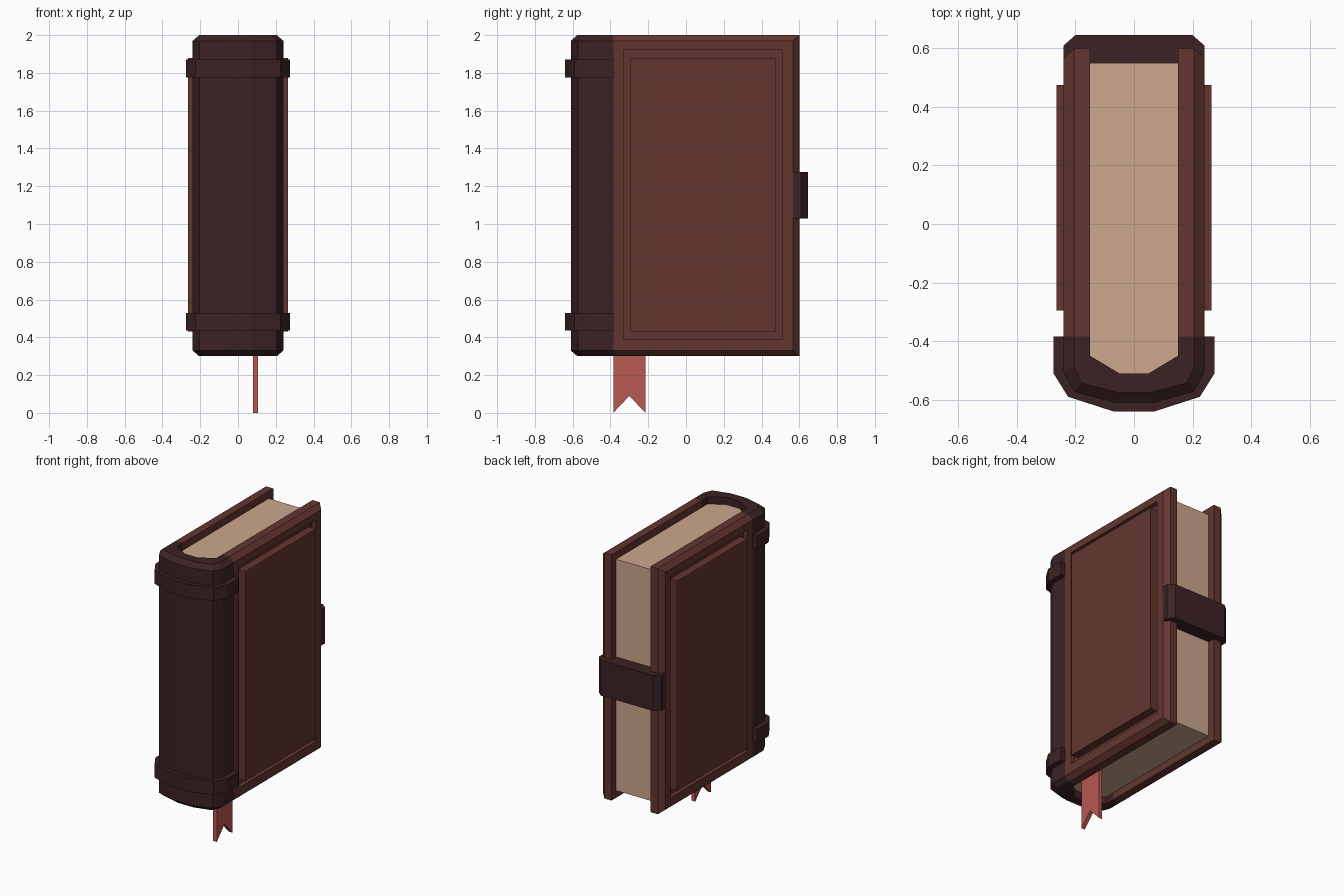
import bpy
import bmesh

cube = bpy.data.objects.get("Cube")
if cube:
    bpy.data.objects.remove(cube, do_unlink=True)


def material(name, rgb):
    """Flat material from an sRGB colour in 0-255."""
    col = [((c / 255 + 0.055) / 1.055) ** 2.4 for c in rgb] + [1]
    m = bpy.data.materials.new(name)
    m.diffuse_color = col
    m.use_nodes = True
    bsdf = m.node_tree.nodes["Principled BSDF"]
    bsdf.inputs["Base Color"].default_value = col
    bsdf.inputs["Roughness"].default_value = 0.8
    return m


LEATHER = material("brown leather", (99, 54, 47))
DARK = material("dark leather", (60, 34, 36))
PAPER = material("aged paper", (204, 167, 141))
RED = material("red ribbon", (184, 88, 82))


def loft(name, rings, mat):
    """Closed solid through rings of equal point count, capped at both ends."""
    bm = bmesh.new()
    loops = [[bm.verts.new(p) for p in ring] for ring in rings]
    n = len(loops[0])
    for a, b in zip(loops, loops[1:]):
        for i in range(n):
            j = (i + 1) % n
            bm.faces.new((a[i], a[j], b[j], b[i]))
    bm.faces.new(loops[0][::-1])
    bm.faces.new(loops[-1])
    bmesh.ops.recalc_face_normals(bm, faces=bm.faces[:])
    mesh = bpy.data.meshes.new(name)
    bm.to_mesh(mesh)
    bm.free()
    mesh.materials.append(mat)
    obj = bpy.data.objects.new(name, mesh)
    bpy.context.collection.objects.link(obj)
    return obj


def both(half):
    """Half profile on +x, continued with its mirror image."""
    return half + [(-x, y) for x, y in reversed(half)]


def channel(outer, inner):
    """U-shaped section between an outer and an inner half profile."""
    return both(outer) + both(inner)[::-1]


def at_z(profile, z):
    return [(x, y, z) for x, y in profile]


BOTTOM, TOP, BEVEL = 0.30, 2.0, 0.03
HINGE = -0.385

# Half profiles of the rounded book back
core = [(0.15, HINGE), (0.15, -0.45), (0.05, -0.51)]
spine_out = [(0.24, HINGE), (0.24, -0.505), (0.205, -0.572), (0.07, -0.61)]
spine_rim = [(0.205, HINGE), (0.205, -0.488), (0.18, -0.543), (0.06, -0.575)]
band_out = [(0.275, HINGE), (0.275, -0.51), (0.225, -0.59), (0.07, -0.64)]

# Page block
pages = both([(0.15, 0.55)] + core[1:])
loft("page_block", [at_z(pages, BOTTOM + 0.05), at_z(pages, TOP - 0.05)], PAPER)

# Spine with bevelled ends
rim, wall = channel(spine_rim, core), channel(spine_out, core)
loft("spine", [at_z(rim, BOTTOM), at_z(wall, BOTTOM + BEVEL),
               at_z(wall, TOP - BEVEL), at_z(rim, TOP)], DARK)

# Raised bands around the spine
band = channel(band_out, [(x * 0.97, y * 0.99 if y < HINGE else y) for x, y in spine_out])
for name, z in (("lower_band", 0.435), ("upper_band", 1.775)):
    loft(name, [at_z(band, z), at_z(band, z + 0.095)], DARK)

# Cover boards: bevelled edge, sunken groove, raised panel
steps = [
    (0.15, HINGE, 0.60, BOTTOM, TOP),
    (0.205, HINGE, 0.60, BOTTOM, TOP),
    (0.24, HINGE, 0.567, BOTTOM + BEVEL, TOP - BEVEL),
    (0.24, -0.33, 0.51, 0.39, 1.92),
    (0.21, -0.33, 0.51, 0.39, 1.92),
    (0.21, -0.295, 0.475, 0.43, 1.88),
    (0.265, -0.295, 0.475, 0.43, 1.88),
]
for name, s in (("left_cover", 1), ("right_cover", -1)):
    rings = [[(s * x, y0, z0), (s * x, y1, z0), (s * x, y1, z1), (s * x, y0, z1)]
             for x, y0, y1, z0, z1 in steps]
    loft(name, rings, LEATHER)

# Clasp strap across the open edge
clasp = both([(0.15, 0.545), (0.24, 0.563), (0.24, 0.61), (0.20, 0.645)])
loft("clasp_strap", [at_z(clasp, 1.03), at_z(clasp, 1.275)], DARK)

# Bookmark ribbon with a notched tail
tail = [(-0.385, 0.38), (-0.385, 0.0), (-0.30, 0.09), (-0.215, 0.0), (-0.215, 0.38)]
loft("bookmark_ribbon", [[(x, y, z) for y, z in tail] for x in (0.08, 0.107)], RED)
